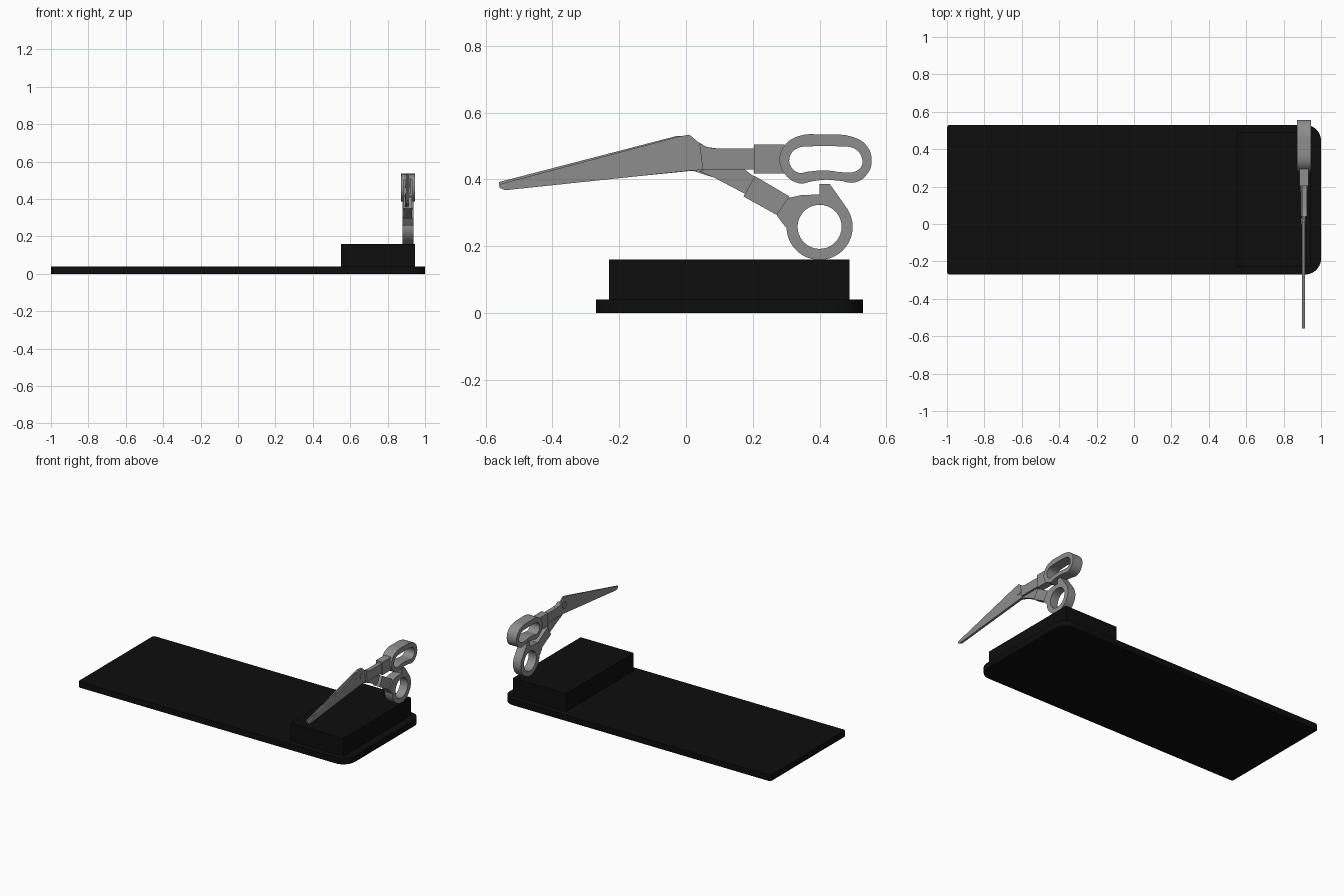
import bpy, math
from mathutils import Matrix

if "Cube" in bpy.data.objects:
    bpy.data.objects.remove(bpy.data.objects["Cube"])

SIDE = Matrix(((0, 0, 1, 0), (1, 0, 0, 0), (0, 1, 0, 0), (0, 0, 0, 1)))


def material(name, v):
    m = bpy.data.materials.new(name)
    m.diffuse_color = (v, v, v, 1)
    m.use_nodes = True
    m.node_tree.nodes["Principled BSDF"].inputs["Base Color"].default_value = m.diffuse_color
    return m


black = material("black", 0.004)
steel = material("steel grey", 0.27)


def arc(cx, cy, r, a0, a1, n):
    return [(cx + r * math.cos(math.radians(a0 + (a1 - a0) * i / n)),
             cy + r * math.sin(math.radians(a0 + (a1 - a0) * i / n))) for i in range(n + 1)]


def plate(name, loops, lo, hi, mat, side=True, smooth=False):
    """Fill outline loops (later loops are holes) and extrude from lo to hi,
    along x for side profiles, along z otherwise."""
    cu = bpy.data.curves.new(name, 'CURVE')
    cu.dimensions = '2D'
    cu.fill_mode = 'BOTH'
    cu.extrude = (hi - lo) / 2
    cu.resolution_u = 5
    for pts in loops:
        if smooth:
            sp = cu.splines.new('BEZIER')
            sp.bezier_points.add(len(pts) - 1)
            for b, p in zip(sp.bezier_points, pts):
                b.co = (p[0], p[1], 0)
                b.handle_left_type = b.handle_right_type = 'AUTO'
        else:
            sp = cu.splines.new('POLY')
            sp.points.add(len(pts) - 1)
            for b, p in zip(sp.points, pts):
                b.co = (p[0], p[1], 0, 1)
        sp.use_cyclic_u = True
    tmp = bpy.data.objects.new(name + "_curve", cu)
    bpy.context.collection.objects.link(tmp)
    dg = bpy.context.evaluated_depsgraph_get()
    me = bpy.data.meshes.new_from_object(tmp.evaluated_get(dg))
    bpy.data.objects.remove(tmp)
    me.transform(Matrix.Translation((0, 0, (lo + hi) / 2)))
    if side:
        me.transform(SIDE)
    me.materials.clear()
    me.materials.append(mat)
    ob = bpy.data.objects.new(name, me)
    bpy.context.collection.objects.link(ob)
    bpy.ops.object.select_all(action='DESELECT')
    ob.select_set(True)
    bpy.context.view_layer.objects.active = ob
    bpy.ops.object.mode_set(mode='EDIT')
    bpy.ops.mesh.select_all(action='SELECT')
    bpy.ops.mesh.remove_doubles(threshold=0.0001)
    bpy.ops.mesh.normals_make_consistent(inside=False)
    bpy.ops.object.mode_set(mode='OBJECT')
    bpy.ops.object.shade_smooth_by_angle(angle=math.radians(30))
    return ob


# Base board with two rounded corners, and raised block
plate("base_board", [[(-1, -0.26), (-0.99, -0.27)]
                     + arc(0.915, -0.185, 0.085, -90, 0, 10)
                     + arc(0.915, 0.445, 0.085, 0, 90, 10)
                     + [(-0.99, 0.53), (-1, 0.52)]], 0, 0.04, black, side=False)
plate("raised_block", [[(0.55, -0.23), (0.945, -0.23), (0.945, 0.49), (0.55, 0.49)]],
      0.04, 0.16, black, side=False)

# Upper-handle half of the scissors
plate("upper_blade", [[(-0.56, 0.385), (-0.558, 0.375), (-0.545, 0.369), (-0.528, 0.369),
                       (0.02, 0.427), (0.09, 0.429), (0.09, 0.493), (0.062, 0.497),
                       (0.035, 0.513), (0.01, 0.534), (-0.028, 0.527)]],
      0.906, 0.914, steel)
plate("upper_shank", [[(0.05, 0.429), (0.21, 0.429), (0.21, 0.492), (0.09, 0.492),
                       (0.062, 0.497), (0.04, 0.509)]], 0.897, 0.926, steel)
plate("upper_collar", [[(0.203, 0.417), (0.293, 0.417), (0.285, 0.46), (0.295, 0.504),
                        (0.203, 0.504)]], 0.884, 0.933, steel)
plate("upper_handle", [
    [(0.34, 0.388), (0.295, 0.417), (0.28, 0.459), (0.295, 0.501), (0.335, 0.529),
     (0.415, 0.534), (0.496, 0.528), (0.538, 0.504), (0.556, 0.459), (0.541, 0.414),
     (0.505, 0.391), (0.46, 0.396), (0.415, 0.399), (0.376, 0.394)],
    [(0.337, 0.42), (0.313, 0.441), (0.311, 0.468), (0.331, 0.492), (0.376, 0.499),
     (0.455, 0.499), (0.505, 0.492), (0.524, 0.471), (0.526, 0.441), (0.505, 0.423),
     (0.475, 0.421), (0.415, 0.427), (0.364, 0.423)]],
    0.872, 0.945, steel, smooth=True)

# Lower-handle half of the scissors
plate("lower_blade", [[(-0.56, 0.392), (-0.558, 0.378), (-0.545, 0.371), (-0.528, 0.371),
                       (0.02, 0.426), (0.085, 0.405), (0.11, 0.43), (0.035, 0.5),
                       (0.01, 0.53), (-0.028, 0.53)]],
      0.898, 0.906, steel)
plate("lower_shank", [[(0.04, 0.424), (0.085, 0.405), (0.18, 0.355), (0.21, 0.404),
                       (0.175, 0.43), (0.06, 0.43)]], 0.893, 0.912, steel)
plate("lower_collar", [[(0.172, 0.349), (0.206, 0.41), (0.308, 0.35), (0.325, 0.315),
                        (0.322, 0.27), (0.271, 0.294)]], 0.884, 0.931, steel)
plate("lower_ring", [
    [(0.271, 0.294), (0.288, 0.27)] + arc(0.4, 0.258, 0.099, 182, 393, 36)
    + [(0.43, 0.387), (0.4, 0.387), (0.4, 0.355), (0.345, 0.353), (0.305, 0.344)],
    arc(0.4, 0.258, 0.066, 0, 350, 35)],
    0.88, 0.938, steel)

# Pivot screw joining the blades
plate("pivot_screw", [arc(0.012, 0.48, 0.02, 0, 345, 23)], 0.892, 0.916, steel)
